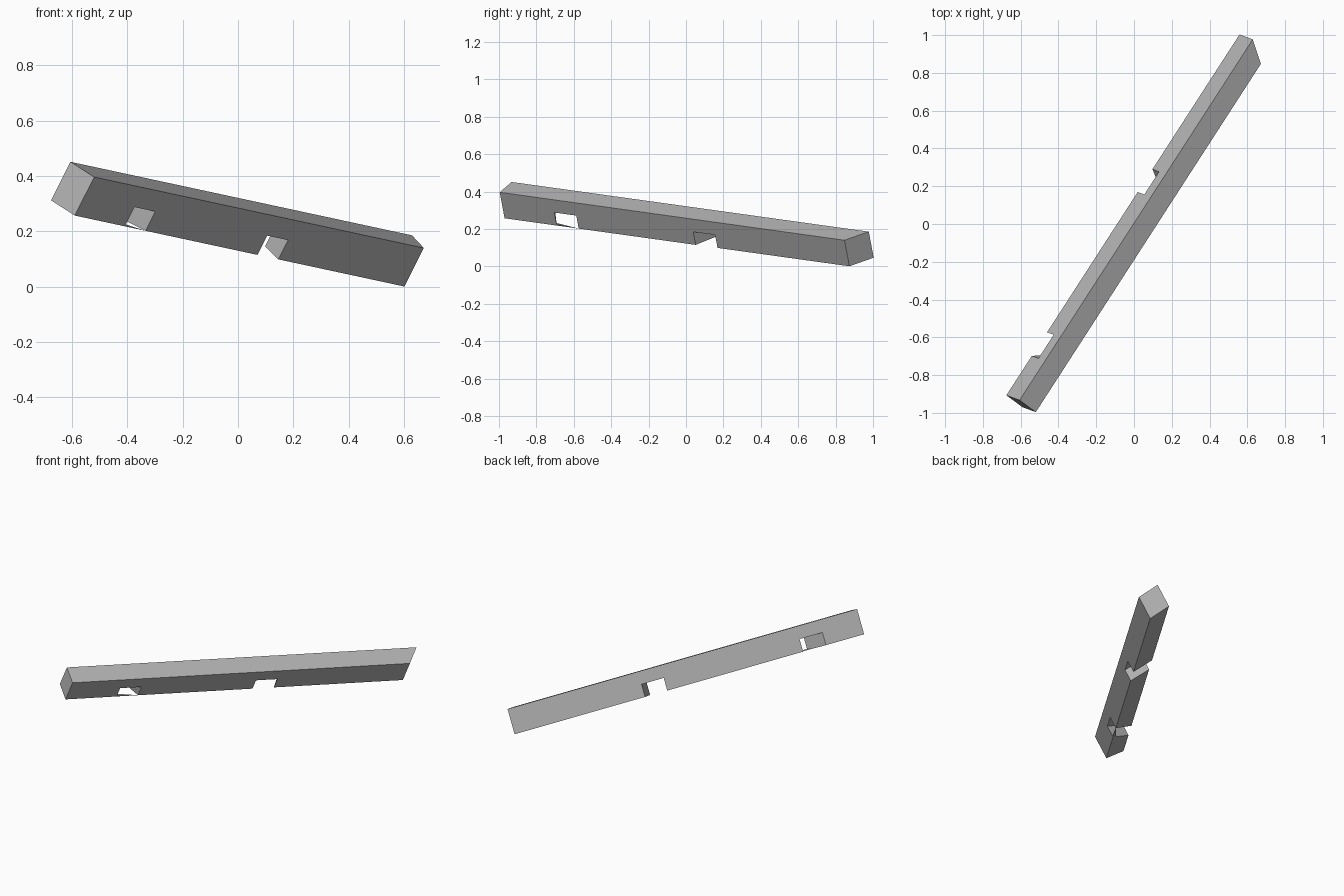
import bpy
import bmesh
from mathutils import Vector

default = bpy.data.objects.get("Cube")
if default:
    bpy.data.objects.remove(default, do_unlink=True)

# Single plain grey
grey = bpy.data.materials.new("plain_grey")
grey.use_nodes = True
colour = (0.47, 0.47, 0.47, 1)
grey.diffuse_color = colour
grey.node_tree.nodes["Principled BSDF"].inputs["Base Color"].default_value = colour

# Frame of the tilted beam, from its lower front corner
origin = Vector((-0.59, -0.97, 0.257))
along = Vector((0.539, 0.834, -0.116)).normalized()
back = Vector((-0.708, 0.542, 0.458))
back = (back - along * back.dot(along)).normalized()
up = along.cross(back).normalized()
WIDTH, HEIGHT, NOTCH = 0.12, 0.158, 0.079


def place(s, k, h):
    return origin + along * s + back * k + up * h


def skewed_prism(name, profile):
    """Profile points: distance along the front, along the back, front height, back height."""
    bm = bmesh.new()
    front = [bm.verts.new(place(f, 0, hf)) for f, b, hf, hb in profile]
    rear = [bm.verts.new(place(b, WIDTH, hb)) for f, b, hf, hb in profile]
    bm.faces.new(front)
    bm.faces.new(rear[::-1])
    for i in range(len(profile)):
        j = (i + 1) % len(profile)
        bm.faces.new((front[j], front[i], rear[i], rear[j]))
    bmesh.ops.recalc_face_normals(bm, faces=bm.faces)
    mesh = bpy.data.meshes.new(name)
    bm.to_mesh(mesh)
    bm.free()
    mesh.materials.append(grey)
    obj = bpy.data.objects.new(name, mesh)
    bpy.context.collection.objects.link(obj)
    return obj


# Beam outline: square near end, two skewed notches below, mitred far end
notches = [((0.335, 0.25), (0.475, 0.40)), ((1.225, 1.29), (1.365, 1.435))]
outline = [(0, 0, 0, 0)]
for start, end in notches:
    outline += [(*start, 0, 0), (*start, NOTCH, NOTCH),
                (*end, NOTCH, NOTCH), (*end, 0, 0)]
far = (2.21, 2.29)
outline += [(*far, 0, 0), (*far, HEIGHT, HEIGHT), (0, 0, HEIGHT, HEIGHT)]
skewed_prism("notched_beam", outline)

# Thin sliver left along the front lower edge of the first notch
bm = bmesh.new()
for s, k, h in ((0.335, 0, 0), (0.475, 0, 0), (0.335, 0, 0.008), (0.318, 0.025, 0)):
    bm.verts.new(place(s, k, h))
bmesh.ops.convex_hull(bm, input=bm.verts)
bmesh.ops.recalc_face_normals(bm, faces=bm.faces)
mesh = bpy.data.meshes.new("notch_sliver")
bm.to_mesh(mesh)
bm.free()
mesh.materials.append(grey)
bpy.context.collection.objects.link(bpy.data.objects.new("notch_sliver", mesh))
